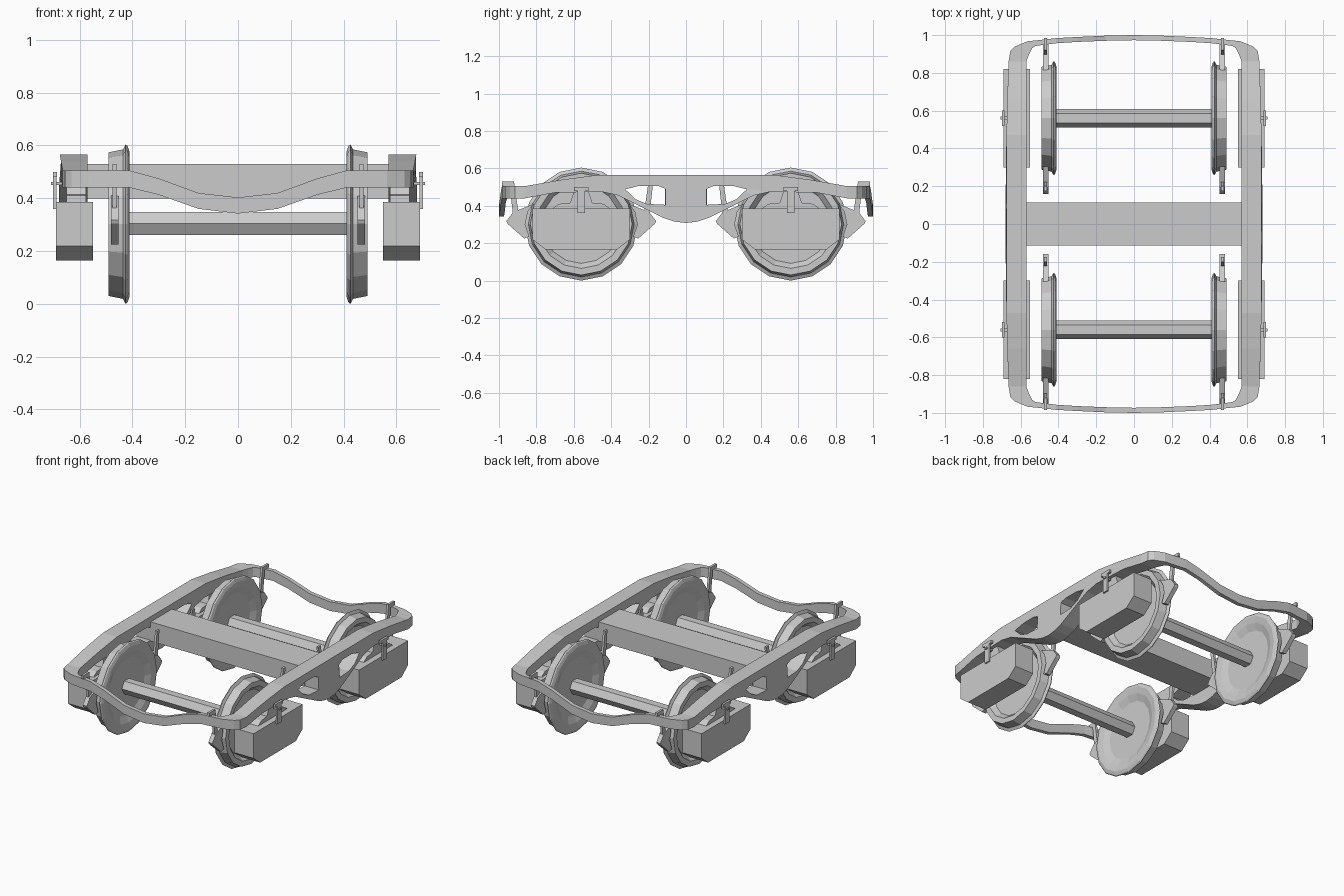
import bpy, bmesh, math

if "Cube" in bpy.data.objects:
    bpy.data.objects.remove(bpy.data.objects["Cube"])

grey = bpy.data.materials.new("plain_grey")
grey.diffuse_color = (0.6, 0.6, 0.6, 1)
grey.use_nodes = True
grey.node_tree.nodes["Principled BSDF"].inputs["Base Color"].default_value = grey.diffuse_color


def finish(name, bm):
    bmesh.ops.recalc_face_normals(bm, faces=bm.faces)
    me = bpy.data.meshes.new(name)
    bm.to_mesh(me)
    bm.free()
    ob = bpy.data.objects.new(name, me)
    bpy.context.collection.objects.link(ob)
    me.materials.append(grey)
    return ob


def loft(name, rings, closed=False):
    """Skin a list of equal point rings and cap the two ends."""
    bm = bmesh.new()
    vs = [[bm.verts.new(p) for p in r] for r in rings]
    n = len(vs[0])
    for a, b in zip(vs, vs[1:]):
        for i in range(n):
            j = (i + 1) % n
            bm.faces.new((a[i], a[j], b[j], b[i]))
    bm.faces.new(vs[0])
    bm.faces.new(vs[-1])
    return finish(name, bm)


def slab(name, yz, x0, x1):
    """Side-view outline extruded along x."""
    return loft(name, [[(x, y, z) for y, z in yz] for x in (x0, x1)])


def box(name, x0, x1, y0, y1, z0, z1):
    return slab(name, [(y0, z0), (y1, z0), (y1, z1), (y0, z1)], x0, x1)


AY, AZ, R = 0.56, 0.302, 0.302

# side frames: lower-bellied outline with two windows, ends slightly narrowed
top = [(0.47, 0.565), (0.66, 0.54), (0.86, 0.505)]
low = [(0.86, 0.44), (0.70, 0.47), (0.45, 0.475), (0.36, 0.455), (0.25, 0.40), (0.12, 0.335), (0.06, 0.315)]
half = top + low
outline = half + [(0, 0.308)] + [(-y, z) for y, z in reversed(half)]
window = [(0.11, 0.405), (0.21, 0.41), (0.27, 0.435), (0.325, 0.488), (0.25, 0.507), (0.15, 0.507), (0.11, 0.49)]
for s in (-1, 1):
    frame = slab("side_frame", outline, s * 0.57, s * 0.68)
    for v in frame.data.vertices:
        if abs(v.co.x) > 0.6:
            v.co.x -= s * 0.016 * (v.co.y / 0.86) ** 2
    for t in (-1, 1):
        cut = slab("window_cutter", [(t * y, z) for y, z in window], s * 0.5, s * 0.75)
        cut.hide_render = True
        m = frame.modifiers.new("window", "BOOLEAN")
        m.object = cut
        m.operation = "DIFFERENCE"
        m.solver = "EXACT"
        bpy.context.view_layer.objects.active = frame
        bpy.ops.object.modifier_apply(modifier=m.name)
        bpy.data.objects.remove(cut, do_unlink=True)

# end beams: inner x,y, outer x,y, bottom z, top z, from corner to middle
stations = [(0.57, 0.86, 0.664, 0.86, 0.44, 0.505),
            (0.555, 0.90, 0.655, 0.915, 0.44, 0.505),
            (0.54, 0.93, 0.63, 0.94, 0.44, 0.505),
            (0.52, 0.943, 0.565, 0.967, 0.44, 0.505),
            (0.41, 0.957, 0.41, 0.984, 0.44, 0.505),
            (0.30, 0.964, 0.30, 0.99, 0.413, 0.475),
            (0.15, 0.97, 0.15, 0.997, 0.36, 0.42),
            (0, 0.973, 0, 1.0, 0.342, 0.403)]
path = [(1, p) for p in stations] + [(-1, p) for p in reversed(stations[:-1])]
for t in (-1, 1):
    loft("end_beam", [[(m * a, t * b, l), (m * c, t * d, l), (m * c, t * d, h), (m * a, t * b, h)]
                      for m, (a, b, c, d, l, h) in path])

# cross bolster
box("bolster", -0.575, 0.575, -0.113, 0.113, 0.40, 0.53)


def ring(x, r, y, n):
    return [(x, y + r * math.sin(2 * math.pi * i / n), AZ - r * math.cos(2 * math.pi * i / n)) for i in range(n)]


wheel_profile = [(0.436, 0.19), (0.418, 0.235), (0.411, 0.275), (0.418, 0.296), (0.426, R),
                 (0.436, 0.283), (0.49, 0.272), (0.49, 0.237), (0.46, 0.21)]
shoe = [(0.255, 0.41), (0.365, 0.365), (0.40, 0.318), (0.395, 0.305), (0.305, 0.225),
        (0.278, 0.235), (0.30, 0.30), (0.285, 0.37)]
hump = [(-0.16, 0.38), (-0.12, 0.41), (-0.06, 0.415), (-0.04, 0.475), (0.04, 0.475),
        (0.06, 0.415), (0.12, 0.41), (0.16, 0.38)]
case = [(-0.26, 0.385), (0.26, 0.385), (0.26, 0.22), (0.19, 0.165), (-0.19, 0.165), (-0.26, 0.22)]

for t in (-1, 1):
    c = t * AY
    # hexagonal axle with flat top
    loft("axle", [[(x, c + 0.05 * math.cos(k * math.pi / 3), 0.305 + 0.05 * math.sin(k * math.pi / 3))
                   for k in range(6)] for x in (-0.445, 0.445)])
    for s in (-1, 1):
        loft("wheel", [ring(s * x, r, c, 16) for x, r in wheel_profile])
        # axle box and its saddle under the frame
        slab("axle_box", [(c + y, z) for y, z in case], s * 0.55, s * 0.69)
        slab("axle_box_saddle", [(c + y, z) for y, z in hump], s * 0.575, s * 0.65)
        # retaining hook on the outer face
        box("hook_post", s * 0.688, s * 0.70, c - 0.02, c + 0.02, 0.36, 0.485)
        box("hook_head", s * 0.685, s * 0.70, c - 0.04, c + 0.04, 0.48, 0.50)
        box("hook_pin", s * 0.66, s * 0.708, c - 0.008, c + 0.008, 0.45, 0.462)
        # brake shoes on both sides of the wheel, each with a hanger
        for d in (-1, 1):
            slab("brake_shoe", [(c + d * y, z) for y, z in shoe], s * 0.452, s * 0.482)
            slab("brake_hanger", [(c + d * y, z) for y, z in
                                  ((0.335, 0.36), (0.365, 0.35), (0.385, 0.53), (0.36, 0.53))],
                 s * 0.461, s * 0.476)
        # hook that hangs the outer hanger over the end beam
        box("hanger_hook", s * 0.461, s * 0.476, t * 0.92, t * 0.985, 0.505, 0.53)
